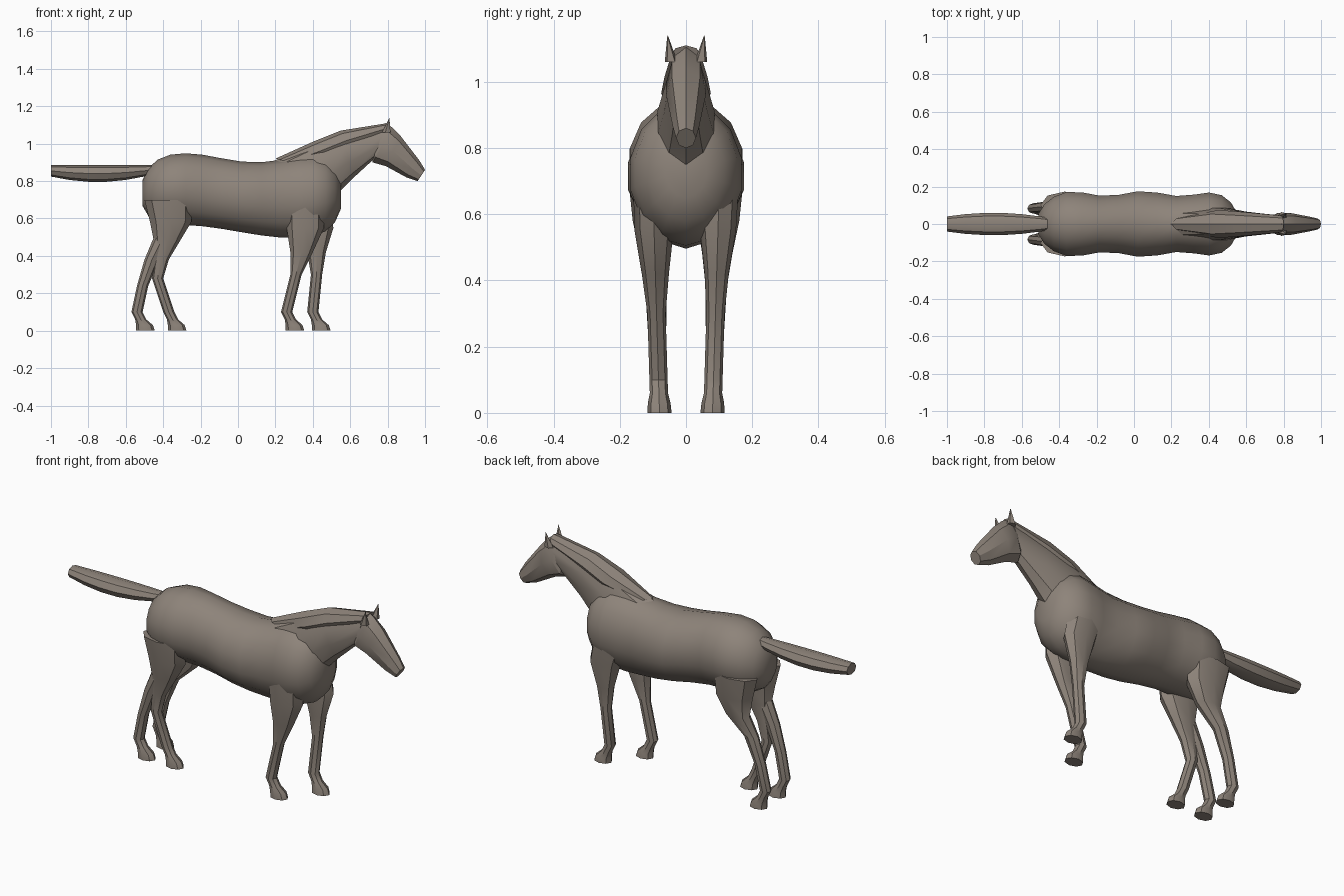
import bpy, bmesh, math
from mathutils import Vector

default_cube = bpy.data.objects.get("Cube")
if default_cube:
    bpy.data.objects.remove(default_cube, do_unlink=True)

coat = bpy.data.materials.new("grey_brown_coat")
coat.use_nodes = True
coat.diffuse_color = (.27, .23, .195, 1)
coat.node_tree.nodes["Principled BSDF"].inputs["Base Color"].default_value = coat.diffuse_color


def loft(name, rings, sides=8, crease=35):
    """Skin elliptical rings, each given as (upper x, z, lower x, z, half width, centre y)."""
    bm = bmesh.new()
    loops = []
    for upper_x, upper_z, lower_x, lower_z, half_width, centre_y in rings:
        upper = Vector((upper_x, centre_y, upper_z))
        lower = Vector((lower_x, centre_y, lower_z))
        middle, reach = (upper + lower) / 2, (upper - lower) / 2
        across = Vector((0, half_width, 0))
        angles = [math.tau * step / sides for step in range(sides)]
        loops.append([bm.verts.new(middle + reach * math.cos(a) + across * math.sin(a))
                      for a in angles])
    for first, second in zip(loops, loops[1:]):
        for i in range(sides):
            j = (i + 1) % sides
            bm.faces.new((first[i], first[j], second[j], second[i]))
    bm.faces.new(loops[0])
    bm.faces.new(loops[-1])
    bmesh.ops.recalc_face_normals(bm, faces=bm.faces[:])
    mesh = bpy.data.meshes.new(name)
    bm.to_mesh(mesh)
    bm.free()
    mesh.materials.append(coat)
    obj = bpy.data.objects.new(name, mesh)
    bpy.context.collection.objects.link(obj)
    bpy.ops.object.select_all(action="DESELECT")
    obj.select_set(True)
    bpy.context.view_layer.objects.active = obj
    bpy.ops.object.shade_smooth_by_angle(angle=math.radians(crease))


def central(rings):
    """Place rings on the middle plane."""
    return [(*ring, 0) for ring in rings]


# Torso: wavy back, belly and flanks, rounded off at rump and chest
def torso_ring(along):
    x = .02 + .54 * along
    rounding = math.sqrt(1 - along ** 8)
    back = .925 + .025 * math.cos(8 * (x + .3))
    belly = .53 - .035 * math.sin(5 * x)
    middle, reach = (back + belly) / 2, (back - belly) / 2 * rounding
    flank = (.167 + .014 * math.cos(16 * (x - .05))) * rounding
    return x, middle + reach, x, middle - reach, flank


segments = 16
stations = [-math.cos(math.pi * i / segments) for i in range(1, segments)]
loft("torso", central(torso_ring(station) for station in stations), sides=14, crease=40)

# Neck, with the mane lying over its crest
loft("neck", central([
    (.15, .89, .45, .62, .1), (.4, 1, .55, .75, .09),
    (.55, 1.06, .62, .82, .07), (.79, 1.1, .74, .93, .05)]), sides=10)
loft("mane", central([
    (.2, .92, .36, .88, .04), (.4, 1.01, .5, .92, .075),
    (.55, 1.07, .6, .96, .065), (.8, 1.11, .78, 1.05, .045)]))

# Head, from poll and cheek to muzzle
loft("head", central([
    (.79, 1.11, .71, .97, .04), (.82, 1.09, .72, .9, .06), (.87, 1.04, .79, .88, .06),
    (.97, .91, .9, .82, .04), (1, .86, .96, .8, .03)]), crease=30)

for label, side in (("left", 1), ("right", -1)):
    loft(label + "_ear", [
        (.77, 1.06, .82, 1.06, .02, side * .045),
        (.81, 1.14, .81, 1.13, .002, side * .055)], sides=5)


# Tail carried straight back, swelling toward the tip
def tail_ring(along):
    x = -.4 - .6 * along
    swell = math.sin(.4 + 2 * along)
    return x, .885, x, .885 - .09 * swell, .06 * swell


loft("tail", central(tail_ring(i / 6) for i in range(7)))


# Legs: level sections given as (centre x, z, half length)
def leg(name, side, upper_sections, fetlock_x):
    foot = [(fetlock_x, .1, .03), (fetlock_x + .02, .06, .03),
            (fetlock_x + .04, .03, .045), (fetlock_x + .045, 0, .05)]
    loft(name, [(x + half, z, x - half, z, .014 + .45 * half, side * (.08 + .03 * z))
                for x, z, half in upper_sections + foot])


leg("right_front_leg", -1, [(.36, .7, .1), (.36, .55, .1), (.34, .42, .06), (.31, .3, .03)], .26)
leg("left_front_leg", 1, [(.38, .7, .1), (.42, .55, .09), (.42, .42, .05), (.42, .3, .03)], .4)

# Hind legs: the right thigh carries two lower legs
thigh = [(-.37, .7, .13), (-.36, .58, .11), (-.38, .48, .07)]
rear_shank = [(-.46, .38, .04), (-.51, .24, .03)]
forward_shank = [(-.41, .38, .04), (-.43, .28, .03)]
leg("left_hind_leg", 1, thigh + rear_shank, -.54)
leg("right_hind_leg", -1, thigh + forward_shank, -.37)
leg("right_rear_shank", -1, [(-.4, .5, .05)] + rear_shank, -.54)
